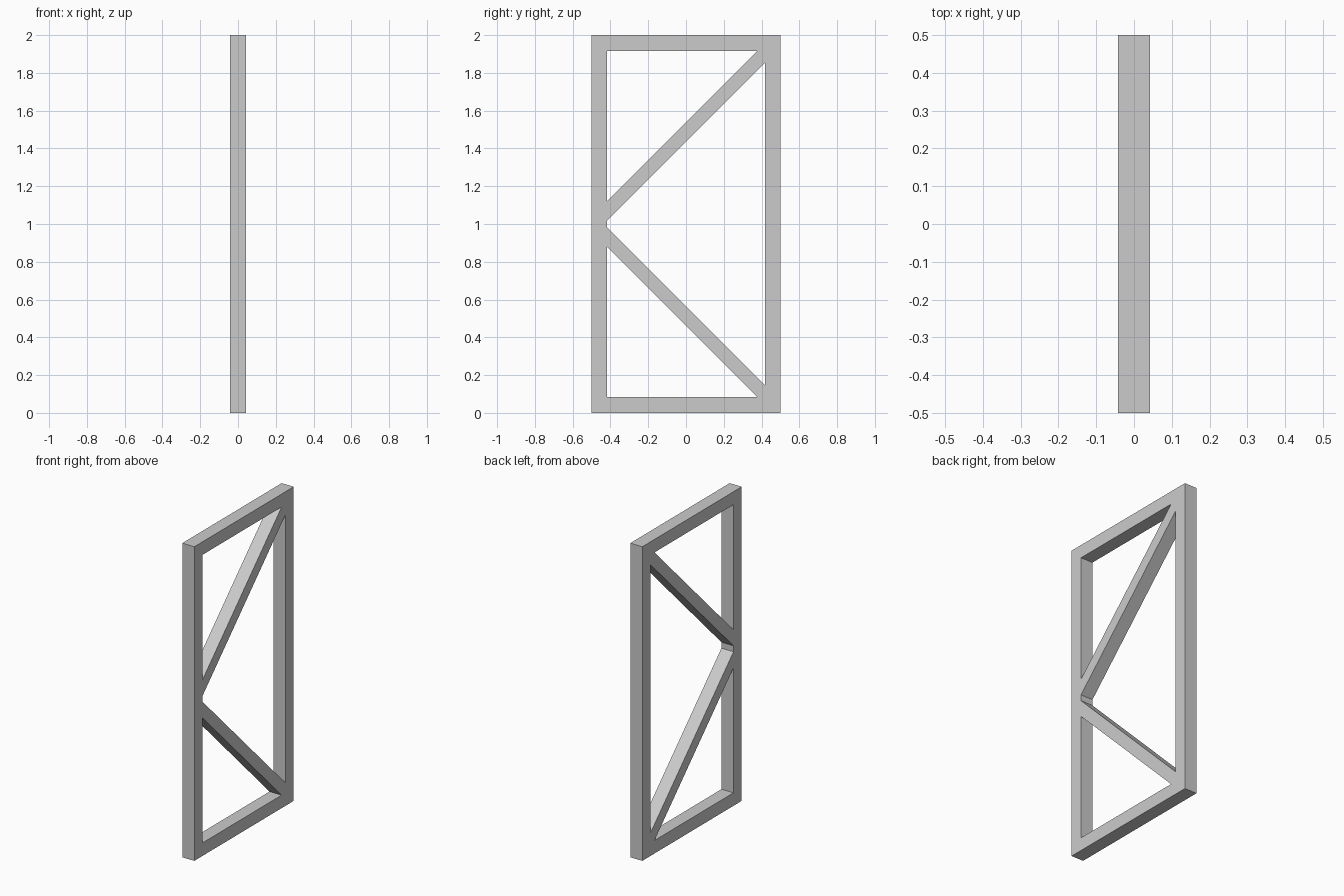
import bpy

if "Cube" in bpy.data.objects:
    bpy.data.objects.remove(bpy.data.objects["Cube"])

T = 0.0425           # half depth along x
W = 0.083            # width of the frame members
IN = 0.5 - W         # inner half width


def prism(name, profile):
    """Extrude a (y, z) outline through the depth of the panel."""
    n = len(profile)
    area = sum(profile[i][0] * profile[(i + 1) % n][1]
               - profile[(i + 1) % n][0] * profile[i][1] for i in range(n))
    if area < 0:
        profile = profile[::-1]
    verts = [(x, y, z) for x in (-T, T) for y, z in profile]
    faces = [tuple(range(n))[::-1], tuple(range(n, 2 * n))]
    faces += [(i, (i + 1) % n, (i + 1) % n + n, i + n) for i in range(n)]
    mesh = bpy.data.meshes.new(name)
    mesh.from_pydata(verts, [], faces)
    obj = bpy.data.objects.new(name, mesh)
    bpy.context.collection.objects.link(obj)
    return obj


def flip(profile):
    """Mirror an outline about mid height."""
    return [(y, 2 - z) for y, z in profile]


# Outer frame: uprights with mitred rails between them
upright = [(-0.5, 0), (-IN, W), (-IN, 2 - W), (-0.5, 2)]
prism("front_upright", upright)
prism("back_upright", [(-y, z) for y, z in upright])
rail = [(-0.5, 2), (-IN, 2 - W), (IN, 2 - W), (0.5, 2)]
prism("top_rail", rail)
prism("bottom_rail", flip(rail))

# 45 degree braces from the middle of one upright into the opposite corners
hi, lo = 1.539, 1.436
brace = [(-IN, lo - IN), (IN, lo + IN), (IN, 2 - W), (2 - W - hi, 2 - W), (-IN, hi - IN)]
prism("upper_brace", brace)
prism("lower_brace", flip(brace))
